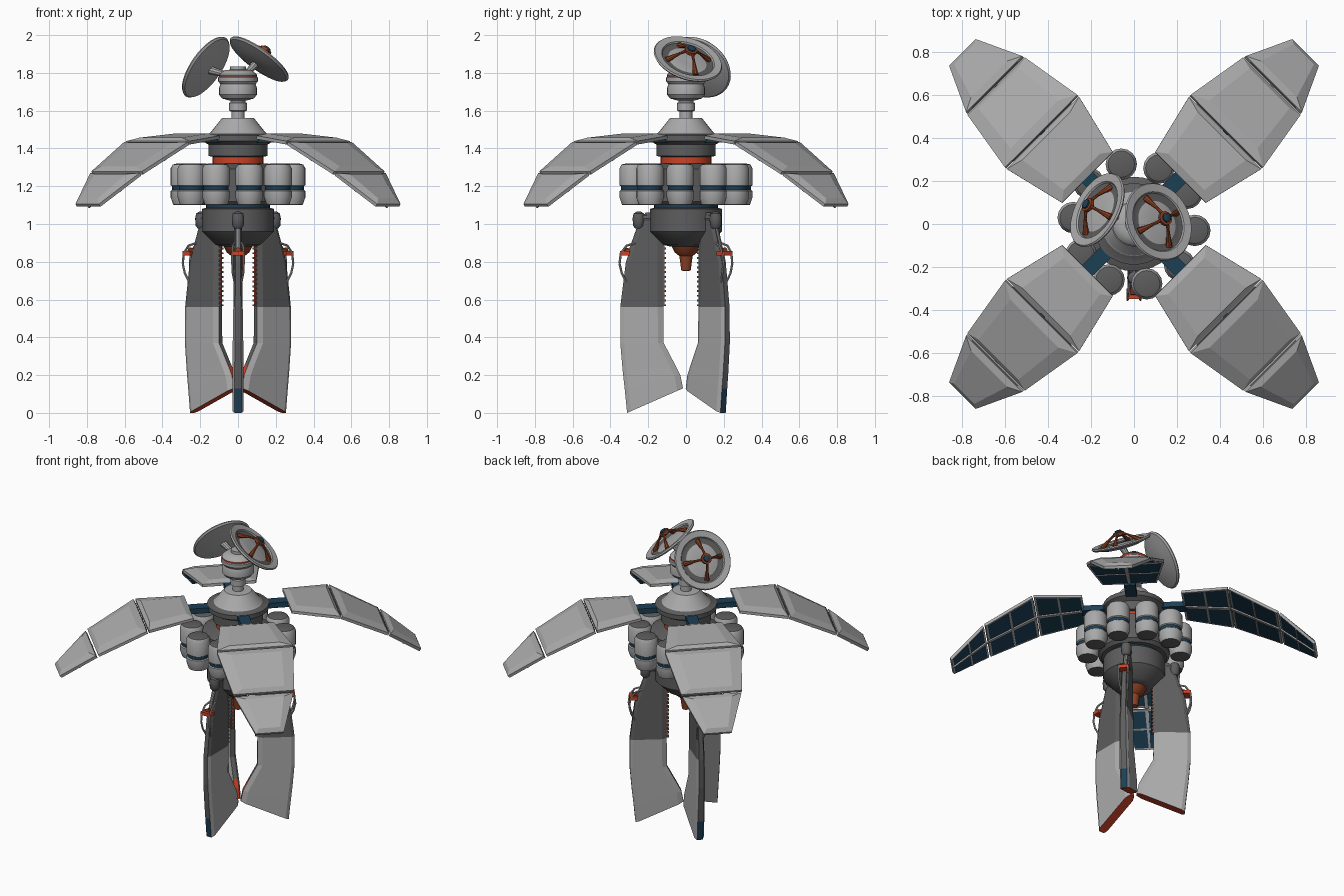
import bpy, bmesh, math
from mathutils import Vector, Matrix

if "Cube" in bpy.data.objects:
    bpy.data.objects.remove(bpy.data.objects["Cube"])

def material(name, r, g, b):
    m = bpy.data.materials.new(name)
    m.diffuse_color = (r, g, b, 1)
    m.use_nodes = True
    m.node_tree.nodes["Principled BSDF"].inputs["Base Color"].default_value = m.diffuse_color
    return m

LIGHT, DARK, BLUE, RED, BROWN = range(5)
MATS = [material("light grey", .40, .40, .40), material("dark grey", .11, .11, .11),
        material("dark blue", .012, .05, .09), material("signal red", .6, .055, .02),
        material("rust brown", .27, .05, .015)]

def finish(name, bm, mat=Matrix(), smooth=35):
    bmesh.ops.recalc_face_normals(bm, faces=bm.faces)
    me = bpy.data.meshes.new(name)
    bm.to_mesh(me)
    bm.free()
    for m in MATS:
        me.materials.append(m)
    if smooth:
        for p in me.polygons:
            p.use_smooth = True
        me.set_sharp_from_angle(angle=math.radians(smooth))
    ob = bpy.data.objects.new(name, me)
    ob.matrix_world = mat
    bpy.context.collection.objects.link(ob)
    return ob

def rings(name, loops, mats, mat=Matrix(), smooth=0, caps=(None, None)):
    """Skin a list of equal-length point loops; mats gives the colour per band."""
    bm = bmesh.new()
    vs = [[bm.verts.new(p) for p in lp] for lp in loops]
    n = len(vs[0])
    for i in range(len(vs) - 1):
        for j in range(n):
            k = (j + 1) % n
            f = bm.faces.new((vs[i][j], vs[i][k], vs[i + 1][k], vs[i + 1][j]))
            f.material_index = mats[i] if isinstance(mats, (list, tuple)) else mats(i, j)
    for lp, c in ((vs[0], caps[0]), (vs[-1], caps[1])):
        if c is not None:
            bm.faces.new(lp).material_index = c
    return finish(name, bm, mat, smooth)

def lathe(name, prof, mats, segs=32, mat=Matrix()):
    if isinstance(mats, int):
        mats = [mats] * (len(prof) - 1)
    loops = [[(r * math.cos(2 * math.pi * j / segs), r * math.sin(2 * math.pi * j / segs), z)
              for j in range(segs)] for r, z in prof]
    return rings(name, loops, mats, mat, 35, (mats[0], mats[-1]))

def box(name, c, s, col, mat=Matrix()):
    x, y, z = s[0] / 2, s[1] / 2, s[2] / 2
    sq = [(-x, -y), (x, -y), (x, y), (-x, y)]
    return rings(name, [[(c[0] + a, c[1] + b, c[2] + h) for a, b in sq] for h in (-z, z)],
                 [col], mat, 0, (col, col))

def rod(name, a, b, r1, r2, col, mat=Matrix(), segs=10):
    a, b = Vector(a), Vector(b)
    d = b - a
    m = mat @ Matrix.Translation(a) @ d.to_track_quat('Z', 'Y').to_matrix().to_4x4()
    return lathe(name, [(r1, 0), (r2, d.length)], col, segs, m)

def turn(deg):
    return Matrix.Rotation(math.radians(deg), 4, 'Z')

# Central body
lathe("nozzle", [(.012, .75), (.025, .755), (.035, .83), (.06, .85), (.08, .89)], BROWN, 24)
lathe("lower_hull", [(.08, .88), (.12, .89), (.19, .96), (.19, 1.08), (.17, 1.085), (.17, 1.10)],
      [DARK] * 4 + [BLUE])
lathe("core", [(.2, 1.10), (.22, 1.12), (.22, 1.29), (.15, 1.32)], DARK)
lathe("red_collar", [(.135, 1.31), (.135, 1.36)], RED)
lathe("shoulder", [(.13, 1.355), (.155, 1.36), (.155, 1.42), (.19, 1.44), (.19, 1.47),
                   (.15, 1.48), (.145, 1.485), (.085, 1.56), (.05, 1.562)],
      [DARK] * 5 + [LIGHT] * 3)
lathe("neck", [(.035, 1.55), (.035, 1.595), (.047, 1.60), (.047, 1.64), (.04, 1.645), (.04, 1.67)], LIGHT, 24)
lathe("head", [(.05, 1.655), (.085, 1.665), (.1, 1.685), (.1, 1.72), (.093, 1.74), (.105, 1.755),
               (.105, 1.775), (.1, 1.78), (.1, 1.79), (.09, 1.80), (.07, 1.815), (.042, 1.817),
               (.042, 1.835)], [LIGHT] * 7 + [RED] + [LIGHT] * 4)

# Ring of canisters
for i in range(10):
    a = math.radians(-6 + 36 * i)
    lathe("canister", [(.045, 1.10), (.06, 1.102), (.073, 1.14), (.073, 1.175), (.066, 1.18),
                       (.066, 1.20), (.073, 1.205), (.073, 1.295), (.062, 1.315), (.04, 1.32)],
          [DARK] + [LIGHT] * 3 + [BLUE] + [LIGHT] * 3 + [DARK], 16,
          Matrix.Translation((.285 * math.cos(a), .285 * math.sin(a), 0)))

# Dish antennas with four struts to a feed hub
for c, n in (((-.17, .065, 1.83), (-.75, .4, .52)), ((.112, .01, 1.873), (.56, .27, .776))):
    c, n = Vector(c), Vector(n).normalized()
    m = Matrix.Translation(c) @ n.to_track_quat('Z', 'Y').to_matrix().to_4x4()
    lathe("dish", [(.04, -.035), (.11, -.028), (.18, -.01), (.188, .0), (.183, .008), (.145, .004),
                   (.14, -.004), (.105, -.01), (.1, -.008), (.02, -.014)],
          [LIGHT] * 6 + [DARK] + [LIGHT] * 2, 40, m)
    for k in range(4):
        q = m @ turn(90 * k)
        rod("dish_strut", (.125, 0, -.006), (.06, 0, .038), .016, .007, BROWN, q, 8)
        rod("dish_strut_tip", (.06, 0, .038), (.022, 0, .058), .007, .009, BROWN, q, 8)
    lathe("feed_ring", [(.024, .045), (.034, .05), (.034, .066), (.024, .068)], BROWN, 12, m)
    lathe("feed_hub", [(.022, .04), (.022, .076), (.012, .08)], BLUE, 12, m)
    rod("dish_arm", Vector((c.x * .35, c.y * .35, 1.79)), c - n * .03, .016, .022, LIGHT)

# Four folded wings, three panels each
WING = [(.30, 1.48, .165), (.61, 1.45, .24), (.922, 1.285, .188), (1.137, 1.115, .088)]
for w in range(4):
    m = turn(45 + 90 * w)
    box("wing_arm", (.235, 0, 1.45), (.17, .07, .035), BLUE, m)
    for i in range(3):
        (u0, z0, w0), (u1, z1, w1) = WING[i], WING[i + 1]
        L = math.hypot(u1 - u0, z1 - z0)
        nu, nz = (z0 - z1) / L, (u1 - u0) / L
        g = .009 / L

        def loop(t0, t1, k, off):
            out = []
            for t, s in ((t0, -1), (t1, -1), (t1, 1), (t0, 1)):
                v = (w0 + (w1 - w0) * t) * k * s
                out.append((u0 + (u1 - u0) * t + nu * off, v, z0 + (z1 - z0) * t + nz * off))
            return out
        e = 1 - (g if i < 2 else 0)
        rings("wing_panel", [loop(g + .04, e - .04, .95, -.03), loop(g, e, 1, -.03),
                             loop(g, e, 1, -.012), loop(.14, .9, .68, .004)],
              [LIGHT] * 3, m, 0, (BLUE, LIGHT))
        # underside spine and cross rib
        rings("wing_spine", [loop(g, e, .06, -.038), loop(g, e, .06, -.028)], [LIGHT], m, 0, (LIGHT, LIGHT))
        rings("wing_rib", [loop(.48, .52, .97, -.034), loop(.48, .52, .97, -.028)], [LIGHT], m, 0, (LIGHT, LIGHT))
    for i in (1, 2):
        u, z, hw = WING[i]
        rod("wing_hinge", (u, -hw * .8, z - .025), (u, hw * .8, z - .025), .008, .008, DARK, m, 8)

# Three blade legs: height, inner radius, outer radius, half thickness (sole slopes inward)
LEG = [(.13, .016, .312, .03), (.20, .03, .325, .03), (.25, .055, .335, .029), (.37, .118, .348, .028),
       (.56, .12, .348, .025), (.80, .12, .318, .022), (.97, .12, .262, .02), (1.06, .13, .215, .018)]
for ang in (-90, 39, 141):
    m = turn(ang)
    loops = []
    for i, (z, a, b, t) in enumerate(LEG):
        zo = (0, .13, .22)[i] if i < 3 else z       # outer edge reaches the ground
        pts = [(a, -.5 * t), (a + .03, -t), (b - .02, -t), (b, -.6 * t),
               (b, .6 * t), (b - .02, t), (a + .03, t), (a, .5 * t)]
        loops.append([(x, y, z + (zo - z) * (x - a) / (b - a)) for x, y in pts])

    def leg_colour(i, j):
        if j == 3:
            return BLUE if i == 0 else DARK
        if j == 7 and i < 2:
            return RED
        return LIGHT if i < 4 and j != 7 else DARK
    rings("leg", loops, leg_colour, m, 0, (RED, DARK))
    # toothed rack on the inner edge
    for k in range(14):
        box("rack_tooth", (.114, 0, .57 + k * .025), (.016, .022, .01), DARK, m)
    box("rack_strip", (.118, 0, .735), (.008, .012, .34), RED, m)
    # hip joint
    lathe("hip_joint", [(.018, .975), (.03, .99), (.033, 1.03), (.028, 1.055), (.012, 1.065)], DARK, 12,
          m @ Matrix.Translation((.25, 0, 0)))
    rod("hip_bar", (.15, 0, 1.03), (.25, 0, 1.03), .024, .024, DARK, m)
    # red clamp with curved handle tubes
    box("clamp", (.325, 0, .845), (.05, .07, .022), RED, m)
    rod("clamp_pin", (.26, 0, .85), (.33, 0, .86), .016, .016, BROWN, m)
    for s in (-1, 1):
        P = [(.27, .018 * s, .90), (.315, .028 * s, .885), (.345, .03 * s, .845),
             (.352, .03 * s, .79), (.34, .028 * s, .74), (.315, .018 * s, .69)]
        for p, q in zip(P, P[1:]):
            rod("handle_tube", p, q, .006, .006, LIGHT, m, 8)
    rod("hydraulic_rod", (.25, 0, .99), (.30, 0, .85), .007, .007, LIGHT, m, 8)
